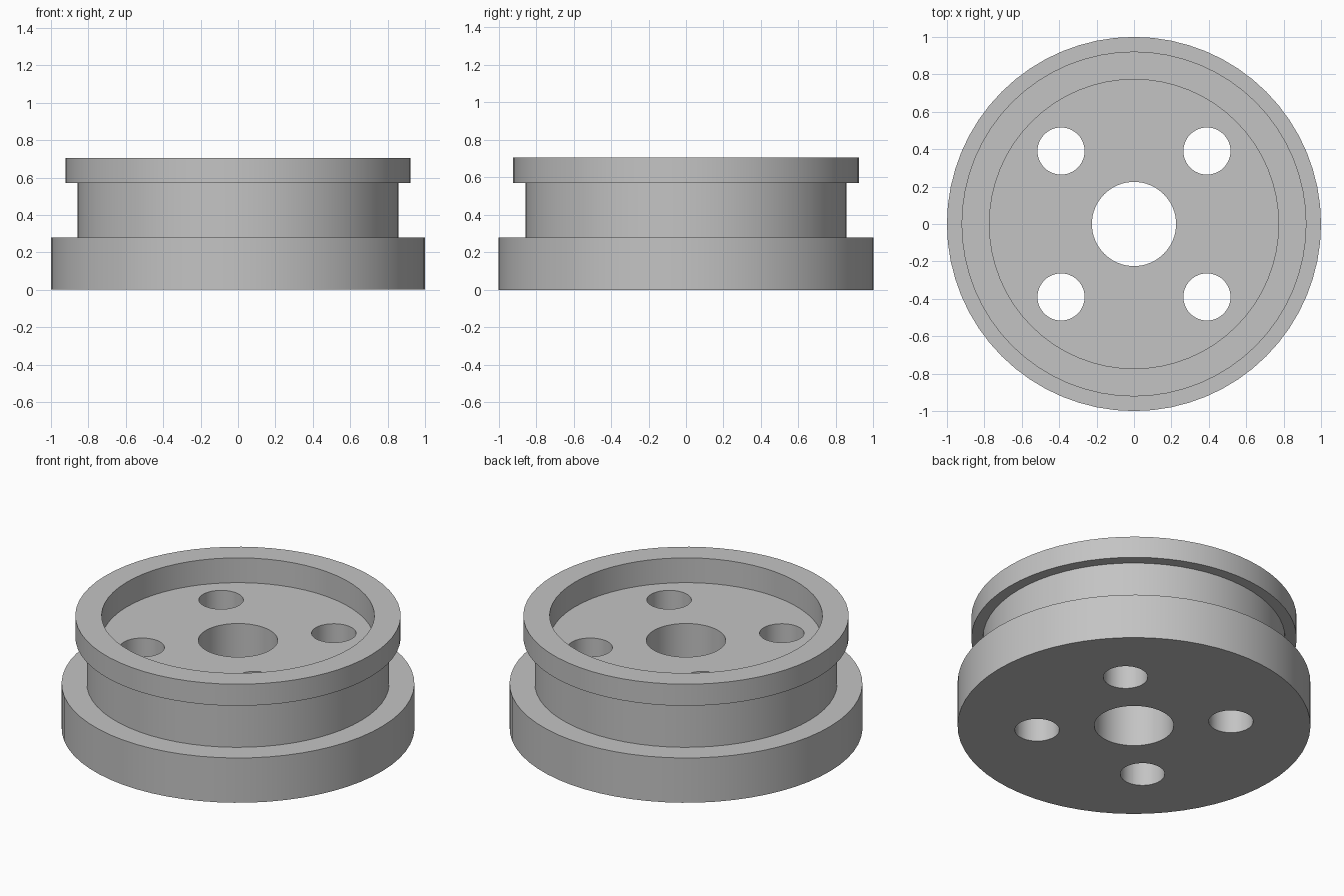
import bpy
import bmesh
from math import radians, tau, cos, sin

cube = bpy.data.objects.get("Cube")
if cube:
    bpy.data.objects.remove(cube, do_unlink=True)

SEGMENTS = 64

grey = bpy.data.materials.new("plain grey")
grey.use_nodes = True
colour = (0.55, 0.55, 0.55, 1)
grey.diffuse_color = colour
grey.node_tree.nodes["Principled BSDF"].inputs["Base Color"].default_value = colour


def lathe(name, profile):
    """Revolve a closed (radius, height) profile around z."""
    bm = bmesh.new()
    rings = []
    for r, z in profile:
        rings.append([bm.verts.new((r * cos(tau * i / SEGMENTS), r * sin(tau * i / SEGMENTS), z))
                      for i in range(SEGMENTS)])
    for k, ring in enumerate(rings):
        following = rings[(k + 1) % len(rings)]
        for i in range(SEGMENTS):
            j = (i + 1) % SEGMENTS
            bm.faces.new((ring[i], ring[j], following[j], following[i]))
    bmesh.ops.recalc_face_normals(bm, faces=bm.faces)
    mesh = bpy.data.meshes.new(name)
    bm.to_mesh(mesh)
    bm.free()
    obj = bpy.data.objects.new(name, mesh)
    bpy.context.collection.objects.link(obj)
    obj.data.materials.append(grey)
    return obj


# Grooved hub: bore, wide base flange, groove, upper rim, dished top
hub = lathe("grooved_hub", [
    (0.225, 0), (1, 0), (1, 0.28), (0.857, 0.28), (0.857, 0.57),
    (0.922, 0.57), (0.922, 0.705), (0.773, 0.705), (0.773, 0.55), (0.225, 0.55),
])

# Four bolt holes through the web
bpy.context.view_layer.objects.active = hub
for x in (-0.39, 0.39):
    for y in (-0.39, 0.39):
        bpy.ops.mesh.primitive_cylinder_add(vertices=48, radius=0.126, depth=2, location=(x, y, 0.3))
        cutter = bpy.context.object
        cutter.name = "bolt_hole_cutter"
        cutter.hide_render = True
        cutter.data.materials.append(grey)
        cut = hub.modifiers.new("bolt_hole", 'BOOLEAN')
        cut.operation = 'DIFFERENCE'
        cut.solver = 'EXACT'
        cut.object = cutter
        bpy.context.view_layer.objects.active = hub
        bpy.ops.object.modifier_apply(modifier=cut.name)
        bpy.data.objects.remove(cutter, do_unlink=True)

# Smooth walls with crisp rims
bpy.ops.object.select_all(action='DESELECT')
hub.select_set(True)
bpy.context.view_layer.objects.active = hub
bpy.ops.object.shade_smooth_by_angle(angle=radians(30))
